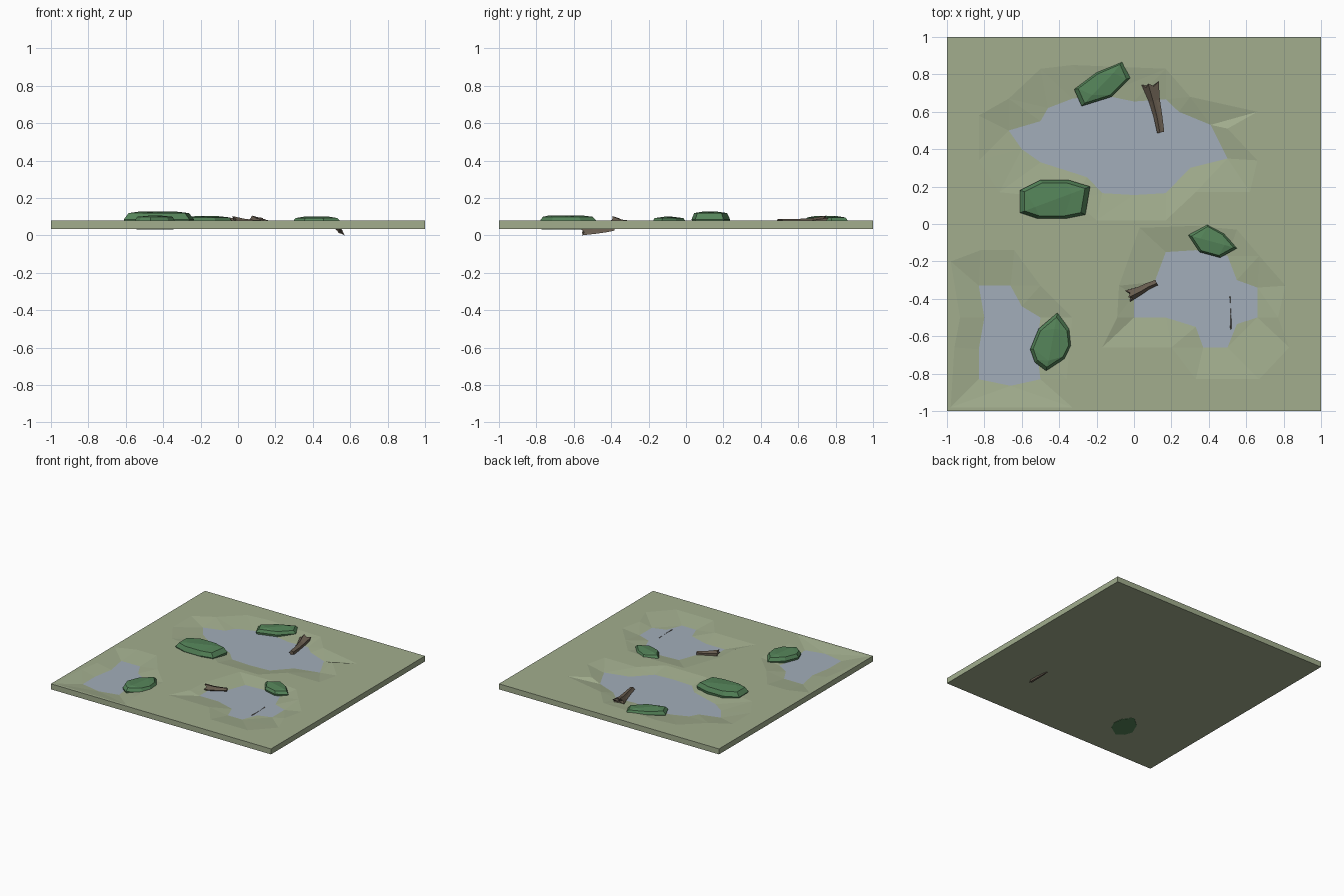
import bpy, bmesh, math
from mathutils import Vector
from mathutils.geometry import delaunay_2d_cdt

if "Cube" in bpy.data.objects:
    bpy.data.objects.remove(bpy.data.objects["Cube"])

TOP, BASE, WATER, BED = 0.078, 0.033, 0.055, 0.045


def material(name, rgb):
    m = bpy.data.materials.new(name)
    m.diffuse_color = (*rgb, 1)
    m.use_nodes = True
    m.node_tree.nodes["Principled BSDF"].inputs["Base Color"].default_value = m.diffuse_color
    return m


GRASS = material("grass", (0.36, 0.42, 0.27))
POOL = material("water", (0.36, 0.42, 0.49))
LEAF = material("leaf", (0.09, 0.23, 0.10))
BARK = material("bark", (0.14, 0.11, 0.08))


def finish(name, bm, mat):
    bmesh.ops.recalc_face_normals(bm, faces=bm.faces)
    me = bpy.data.meshes.new(name)
    bm.to_mesh(me)
    bm.free()
    me.materials.append(mat)
    ob = bpy.data.objects.new(name, me)
    bpy.context.collection.objects.link(ob)
    return ob


# Each pond: shoreline, then the top of its bank
pond_back = (
    [(-.67, .5), (-.5, .55), (-.46, .62), (-.33, .67), (-.17, .69), (0, .655), (.17, .667),
     (.24, .6), (.41, .53), (.5, .35), (.3, .3), (.17, .165), (0, .155), (-.17, .165),
     (-.25, .25), (-.5, .33), (-.6, .4)],
    [(-.83, .58), (-.67, .67), (-.5, .83), (-.33, .85), (.17, .83), (.3, .68), (.66, .6),
     (.5, .51), (.66, .34), (.62, .17), (.33, .17), (.17, .02), (-.2, .02), (-.33, .13),
     (-.72, .17), (-.83, .34)])
pond_right = (
    [(.17, -.15), (.33, -.14), (.5, -.17), (.55, -.3), (.66, -.34), (.66, -.5), (.55, -.535),
     (.5, -.66), (.37, -.66), (.33, -.55), (.17, -.5), (0, -.5), (0, -.38), (.11, -.31)],
    [(-.17, -.2), (.03, -.02), (.33, -.01), (.55, -.03), (.67, -.17), (.81, -.33), (.77, -.5),
     (.83, -.66), (.67, -.83), (.33, -.83), (.2, -.66), (-.17, -.66), (-.09, -.5), (-.08, -.33)])
pond_left = (
    [(-.83, -.33), (-.66, -.33), (-.6, -.44), (-.5, -.5), (-.52, -.67), (-.5, -.83),
     (-.66, -.865), (-.83, -.83), (-.83, -.67), (-.8, -.5)],
    [(-.98, -.2), (-.82, -.14), (-.64, -.14), (-.5, -.33), (-.33, -.5), (-.36, -.83),
     (-.33, -.98), (-.98, -.98), (-.96, -.66), (-.93, -.5)])
ponds = {"back": pond_back, "right": pond_right, "left": pond_left}

# Ground: constrained triangulation of the square with sunken pond beds
pts, zs, edges = [], [], []


def ring(loop, z):
    n = len(pts)
    pts.extend(Vector(p) for p in loop)
    zs.extend([z] * len(loop))
    if len(loop) > 1:
        edges.extend((n + i, n + (i + 1) % len(loop)) for i in range(len(loop)))


square = [(-1, -1), (1, -1), (1, 1), (-1, 1)]
ring(square, TOP)
for shore, bank in ponds.values():
    ring(shore, WATER)
    ring(bank, TOP)
    c = sum((Vector(p) for p in shore), Vector((0, 0))) / len(shore)
    ring([c], BED)
verts, _, faces, orig, _, _ = delaunay_2d_cdt(pts, edges, [], 0, 1e-5)
bm = bmesh.new()
bv = [bm.verts.new((v.x, v.y, zs[o[0]] if o else TOP)) for v, o in zip(verts, orig)]
for f in faces:
    bm.faces.new([bv[i] for i in f])
low = [bm.verts.new((x, y, BASE)) for x, y in square]
corner = [next(b for b, o in zip(bv, orig) if i in o) for i in range(4)]
for i in range(4):
    j = (i + 1) % 4
    bm.faces.new((low[i], low[j], corner[j], corner[i]))
bm.faces.new(low)
finish("ground", bm, GRASS)

# Water surfaces
for key, (shore, _) in ponds.items():
    bm = bmesh.new()
    f = bm.faces.new([bm.verts.new((x, y, WATER + .001)) for x, y in shore])
    f.normal_update()
    if f.normal.z < 0:
        f.normal_flip()
    me = bpy.data.meshes.new("water_" + key)
    bm.to_mesh(me)
    bm.free()
    me.materials.append(POOL)
    bpy.context.collection.objects.link(bpy.data.objects.new("water_" + key, me))


# Bushes: flat-bottomed faceted mounds with a low ridge on top
def bush(name, outline, top, base=.035):
    bm = bmesh.new()
    n = len(outline)
    c = sum((Vector(p) for p in outline), Vector((0, 0))) / n
    rings = []
    for s, z in ((.9, base), (1, base + .55 * (top - base)), (.86, top - .008)):
        rings.append([bm.verts.new((*(c + (Vector(p) - c) * s), z)) for p in outline])
    for a, b in zip(rings, rings[1:]):
        for i in range(n):
            j = (i + 1) % n
            bm.faces.new((a[i], a[j], b[j], b[i]))
    bm.faces.new(rings[0][::-1])
    crown = bm.faces.new(rings[-1])
    far = max(outline, key=lambda p: (Vector(p) - c).length)
    d = (Vector(far) - c) * .5
    ridge = [bm.verts.new((*(c + d * s), top)) for s in (-1, 1)]
    bm.faces.remove(crown)
    side = [0 if (v.co.xy - c).dot(d) < 0 else 1 for v in rings[-1]]
    for i in range(n):
        j = (i + 1) % n
        a, b = rings[-1][i], rings[-1][j]
        if side[i] == side[j]:
            bm.faces.new((a, b, ridge[side[i]]))
        else:
            bm.faces.new((a, b, ridge[side[j]], ridge[side[i]]))
    finish(name, bm, LEAF)


bush("bush_back", [(-.32, .72), (-.2, .81), (-.06, .87), (-.02, .78), (-.12, .68), (-.28, .63)], .103)
bush("bush_large", [(-.61, .18), (-.5, .235), (-.35, .235), (-.235, .2), (-.26, .05),
                    (-.36, .03), (-.52, .03), (-.61, .06)], .127)
bush("bush_right", [(.29, -.06), (.39, 0), (.48, -.05), (.55, -.13), (.46, -.18), (.35, -.15)], .1)
bush("bush_left", [(-.41, -.475), (-.51, -.56), (-.555, -.67), (-.53, -.74), (-.47, -.785),
                   (-.37, -.72), (-.335, -.65), (-.345, -.56)], .107, .031)


# Logs: grooved tapering rings with a splintered root end
def log(name, path, widths, heights, roll=0, splinter=.02, sides=10):
    bm = bmesh.new()
    path = [Vector(p) for p in path]
    axis = (path[0] - path[-1]).normalized()
    across = axis.cross(Vector((0, 0, 1))).normalized()
    up = across.cross(axis)
    rings = []
    for k, (p, w, h) in enumerate(zip(path, widths, heights)):
        r = []
        for i in range(sides):
            a = math.tau * i / sides
            g = 1 if i % 2 else .74
            u, v = w * g * math.cos(a), h * g * math.sin(a)
            q = p + across * (u * math.cos(roll) - v * math.sin(roll))
            q += up * (u * math.sin(roll) + v * math.cos(roll))
            if k == 0 and i % 2:
                q += axis * splinter
            r.append(bm.verts.new(q))
        rings.append(r)
    for a, b in zip(rings, rings[1:]):
        for i in range(sides):
            j = (i + 1) % sides
            bm.faces.new((a[i], a[j], b[j], b[i]))
    for r, p in ((rings[0], path[0]), (rings[-1], path[-1])):
        tip = bm.verts.new(p)
        for i in range(sides):
            bm.faces.new((r[i], r[(i + 1) % sides], tip))
    finish(name, bm, BARK)


log("log_back", [(.095, .735, .072), (.112, .66, .062), (.13, .58, .064), (.145, .49, .07)],
    (.052, .033, .026, .021), (.035, .029, .025, .019))
log("log_middle", [(-.018, -.375, .07), (.03, -.355, .066), (.075, -.33, .064), (.12, -.312, .066)],
    (.036, .025, .02, .017), (.034, .024, .02, .016))
log("log_sunken", [(.537, -.545, .031), (.535, -.48, .033), (.53, -.43, .036), (.524, -.385, .042)],
    (.045, .036, .03, .025), (.013, .011, .009, .008), math.radians(42), .015)
